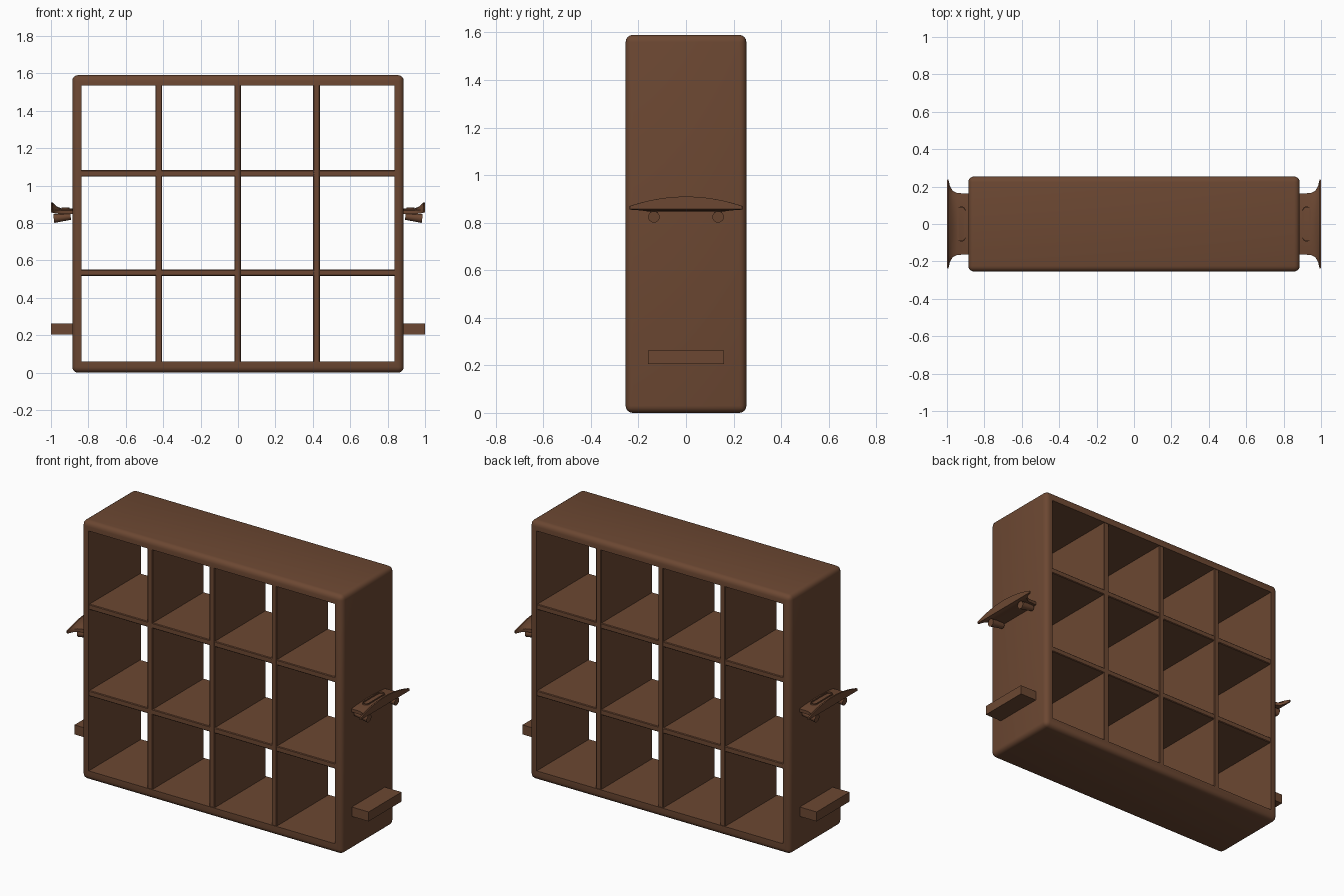
import bpy, bmesh, math
from mathutils import Matrix, Vector

if "Cube" in bpy.data.objects:
    bpy.data.objects.remove(bpy.data.objects["Cube"])

brown = bpy.data.materials.new("dark_brown_wood")
brown.diffuse_color = (0.150, 0.064, 0.032, 1)
brown.use_nodes = True
brown.node_tree.nodes["Principled BSDF"].inputs["Base Color"].default_value = brown.diffuse_color


def finish(name, bm, smooth=False):
    bmesh.ops.recalc_face_normals(bm, faces=bm.faces[:])
    me = bpy.data.meshes.new(name)
    bm.to_mesh(me)
    bm.free()
    me.materials.append(brown)
    ob = bpy.data.objects.new(name, me)
    bpy.context.collection.objects.link(ob)
    if smooth:
        bpy.ops.object.select_all(action='DESELECT')
        bpy.context.view_layer.objects.active = ob
        ob.select_set(True)
        bpy.ops.object.shade_smooth_by_angle(angle=math.radians(35))
    return ob


def box_bm(x0, x1, y0, y1, z0, z1, bevel=0.0, segs=3):
    bm = bmesh.new()
    bmesh.ops.create_cube(bm, size=1)
    bmesh.ops.scale(bm, vec=(x1 - x0, y1 - y0, z1 - z0), verts=bm.verts)
    bmesh.ops.translate(bm, vec=((x0 + x1) / 2, (y0 + y1) / 2, (z0 + z1) / 2), verts=bm.verts)
    if bevel:
        bmesh.ops.bevel(bm, geom=bm.edges[:], offset=bevel, segments=segs,
                        profile=0.5, affect='EDGES')
    return bm


# rounded outer frame, open from front to back
frame = finish("outer_frame", box_bm(-0.886, 0.886, -0.254, 0.254, 0, 1.59, 0.03, 4))
cutter = finish("opening_cutter", box_bm(-0.837, 0.837, -0.5, 0.5, 0.06, 1.534))
cutter.hide_render = True
mod = frame.modifiers.new("opening", 'BOOLEAN')
mod.operation, mod.solver, mod.object = 'DIFFERENCE', 'EXACT', cutter
bpy.context.view_layer.objects.active = frame
bpy.ops.object.modifier_apply(modifier=mod.name)
bpy.data.objects.remove(cutter)
frame.select_set(True)
bpy.ops.object.shade_smooth_by_angle(angle=math.radians(35))

# upright dividers and shelves
for i, x in enumerate((-0.424, -0.002, 0.42)):
    finish(f"divider_{i + 1}", box_bm(x - 0.018, x + 0.018, -0.25, 0.25, 0.05, 1.545, 0.004, 1))
for i, z in enumerate((0.534, 1.065)):
    finish(f"shelf_{i + 1}", box_bm(-0.85, 0.85, -0.249, 0.249, z - 0.017, z + 0.017, 0.004, 1))


def board_bm():
    # curved board: cross-sections (x, half width, bottom z, edge top z, arch height)
    sections = [(0.875, 0.163, 0.848, 0.868, 0.008), (0.945, 0.165, 0.848, 0.868, 0.010),
                (0.970, 0.178, 0.850, 0.869, 0.020), (0.985, 0.205, 0.853, 0.870, 0.034),
                (0.992, 0.238, 0.855, 0.870, 0.040), (1.000, 0.236, 0.857, 0.870, 0.040)]
    n = 12
    bm = bmesh.new()
    rings = []
    for x, w, zb, zt, arch in sections:
        ts = [-1 + 2 * k / n for k in range(n + 1)]
        top = [bm.verts.new((x, w * t, zt + arch * (1 - t * t))) for t in ts]
        low = [bm.verts.new((x, w * t, zb)) for t in reversed(ts)]
        rings.append(top + low)
    for a, b in zip(rings, rings[1:]):
        for k in range(len(a)):
            m = (k + 1) % len(a)
            bm.faces.new((a[k], a[m], b[m], b[k]))
    bm.faces.new(rings[0])
    bm.faces.new(rings[-1])
    return bm


def roller_bm(y):
    # small roller pointing outward and slightly down
    a, b = Vector((0.895, y, 0.835)), Vector((0.985, y, 0.824))
    bm = bmesh.new()
    rot = (b - a).to_track_quat('Z', 'Y').to_matrix().to_4x4()
    bmesh.ops.create_cone(bm, cap_ends=True, segments=16, radius1=0.018, radius2=0.024,
                          depth=(b - a).length, matrix=Matrix.Translation((a + b) / 2) @ rot)
    return bm


def ring_bm():
    # raised slot-shaped rim on top of the board
    cx, r, half, z = 0.922, 0.019, 0.072, 0.878
    bm = bmesh.new()
    loops = []
    for k in range(20):
        t = math.pi * (k % 10) / 9 + (math.pi if k >= 10 else 0)
        yc = half if k < 10 else -half
        d = Vector((math.cos(t), math.sin(t), 0))
        c = Vector((cx, yc, z))
        loops.append([bm.verts.new(c + d * rr + Vector((0, 0, h)))
                      for rr, h in ((r + 0.003, -0.012), (r + 0.003, 0.005),
                                    (r - 0.003, 0.005), (r - 0.003, -0.012))])
    for a, b in zip(loops, loops[1:] + loops[:1]):
        for k in range(4):
            m = (k + 1) % 4
            bm.faces.new((a[k], a[m], b[m], b[k]))
    return bm


# side fittings, mirrored on both walls
for side, s in (("right", 1), ("left", -1)):
    parts = [("lower_block", box_bm(0.87, 1.0, -0.16, 0.16, 0.205, 0.263), False),
             ("curved_board", board_bm(), True), ("slot_rim", ring_bm(), False)]
    for tag, y in (("front", -0.135), ("back", 0.135)):
        parts.append((f"{tag}_roller", roller_bm(y), True))
        parts.append((f"{tag}_roller_mount",
                      box_bm(0.915, 0.955, y - 0.012, y + 0.012, 0.83, 0.855), False))
    for name, bm, smooth in parts:
        bmesh.ops.scale(bm, vec=(s, 1, 1), verts=bm.verts)
        finish(f"{side}_{name}", bm, smooth)
